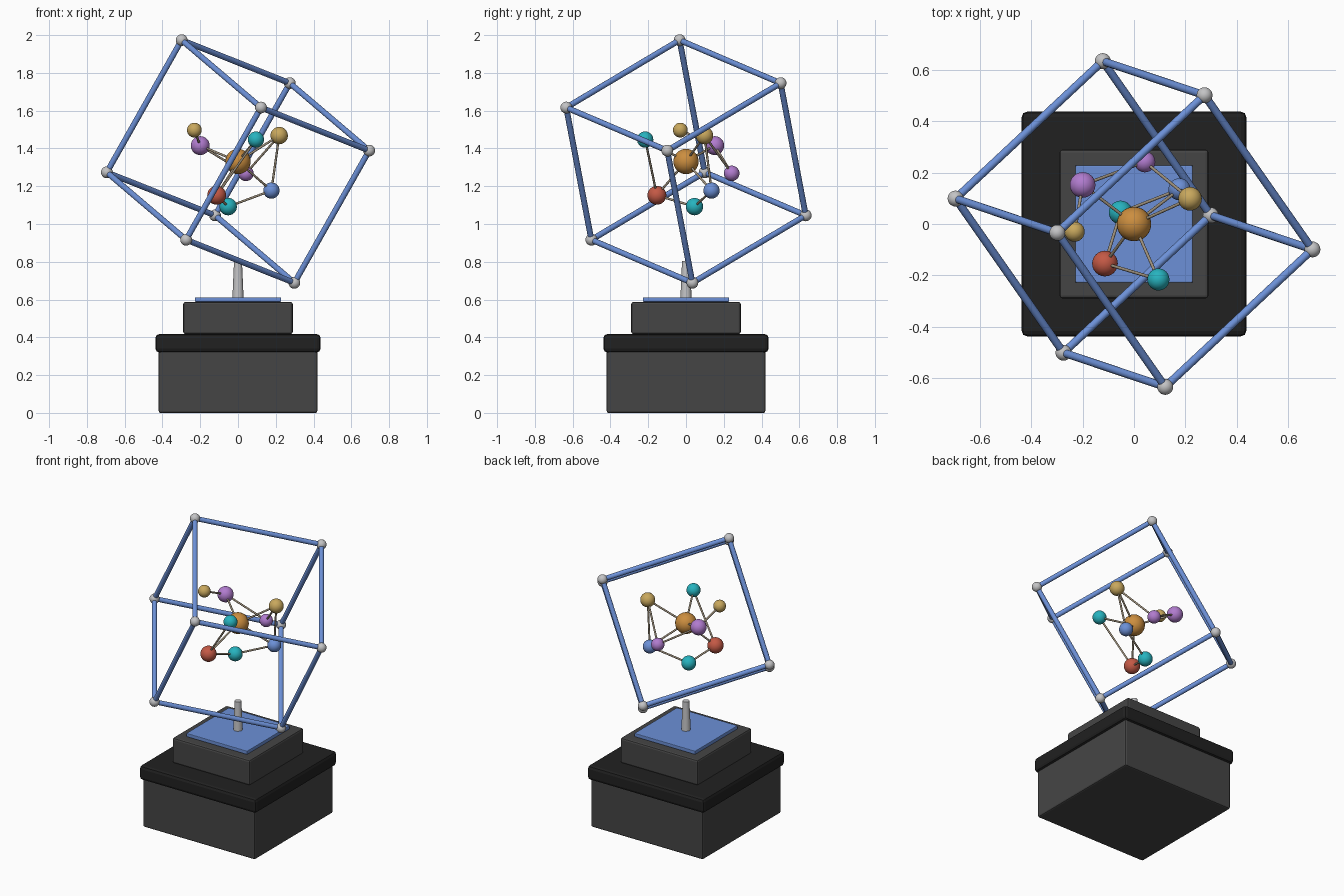
import bpy
import math
from itertools import product
from mathutils import Vector

default = bpy.data.objects.get("Cube")
if default:
    bpy.data.objects.remove(default, do_unlink=True)


def material(name, r, g, b):
    m = bpy.data.materials.new(name)
    m.use_nodes = True
    m.diffuse_color = (r, g, b, 1)
    m.node_tree.nodes["Principled BSDF"].inputs["Base Color"].default_value = (r, g, b, 1)
    return m


charcoal = material("charcoal", .06, .06, .06)
black = material("black", .015, .015, .015)
blue = material("blue", .15, .28, .68)
silver = material("silver", .55, .55, .56)
orange = material("orange", .6, .27, .05)
red = material("red", .55, .1, .06)
teal = material("teal", .02, .45, .52)
purple = material("purple", .44, .2, .62)
gold = material("gold", .58, .39, .11)
tan = material("tan", .34, .28, .2)


def finish(name, mat):
    ob = bpy.context.object
    ob.name = name
    ob.data.materials.append(mat)
    return ob


def block(name, half, bottom, top, bevel, mat):
    bpy.ops.mesh.primitive_cube_add(size=1, location=(0, 0, (bottom + top) / 2))
    ob = finish(name, mat)
    ob.scale = (2 * half, 2 * half, top - bottom)
    bpy.ops.object.transform_apply(location=False, rotation=False, scale=True)
    mod = ob.modifiers.new("bevel", "BEVEL")
    mod.width = bevel
    mod.segments = 2


def ball(name, centre, radius, mat):
    bpy.ops.mesh.primitive_uv_sphere_add(segments=24, ring_count=16, radius=radius, location=centre)
    finish(name, mat)
    bpy.ops.object.shade_smooth()


def rod(name, start, end, radius, mat, end_radius=None):
    start, end = Vector(start), Vector(end)
    along = end - start
    bpy.ops.mesh.primitive_cone_add(
        vertices=16, radius1=radius, radius2=end_radius or radius, depth=along.length,
        location=(start + end) / 2, rotation=along.to_track_quat("Z", "Y").to_euler())
    finish(name, mat)
    bpy.ops.object.shade_smooth_by_angle(angle=math.radians(40))


# Stepped pedestal with a plate and a tapered post
block("pedestal_body", .42, 0, .33, .01, charcoal)
block("pedestal_slab", .437, .32, .417, .02, black)
block("pedestal_step", .29, .417, .588, .012, charcoal)
block("top_plate", .228, .588, .612, .004, blue)
rod("post", (0, 0, .6), (0, 0, .805), .03, silver, .021)

# Tilted wire cube, from its top corner and three edge directions
centre = Vector((0, 0, 1.331))
edges = [Vector((.573, .535, -.228)), Vector((.42, -.6, -.357)), Vector((-.396, .133, -.7))]


def corner(bits):
    return centre + sum(((b - .5) * e for b, e in zip(bits, edges)), Vector())


for bits in product((0, 1), repeat=3):
    ball("frame_corner", corner(bits), .031, silver)
    for axis in range(3):
        if bits[axis] == 0:
            other = list(bits)
            other[axis] = 1
            rod("frame_bar", corner(bits), corner(other), .0155, blue)

# Cluster of balls inside the frame
nodes = {
    "core": ((0, 0, 1.331), .067, orange),
    "red": ((-.113, -.154, 1.152), .05, red),
    "large_purple": ((-.2, .152, 1.415), .05, purple),
    "small_purple": ((.042, .242, 1.268), .041, purple),
    "large_gold": ((.218, .098, 1.468), .046, gold),
    "small_gold": ((-.231, -.03, 1.497), .039, gold),
    "high_teal": ((.095, -.216, 1.447), .043, teal),
    "low_teal": ((-.052, .045, 1.092), .046, teal),
    "blue": ((.177, .135, 1.177), .043, blue),
}
for name, (place, radius, mat) in nodes.items():
    ball(name + "_ball", place, radius, mat)

# Thin links between balls
links = [
    ("core", "red"), ("core", "large_purple"), ("core", "large_gold"), ("core", "high_teal"),
    ("core", "blue"), ("large_purple", "small_gold"), ("large_purple", "small_purple"),
    ("red", "high_teal"), ("red", "low_teal"), ("low_teal", "blue"),
    ("blue", "large_gold"), ("large_gold", "small_purple"),
]
for a, b in links:
    rod("link", nodes[a][0], nodes[b][0], .006, tan)
